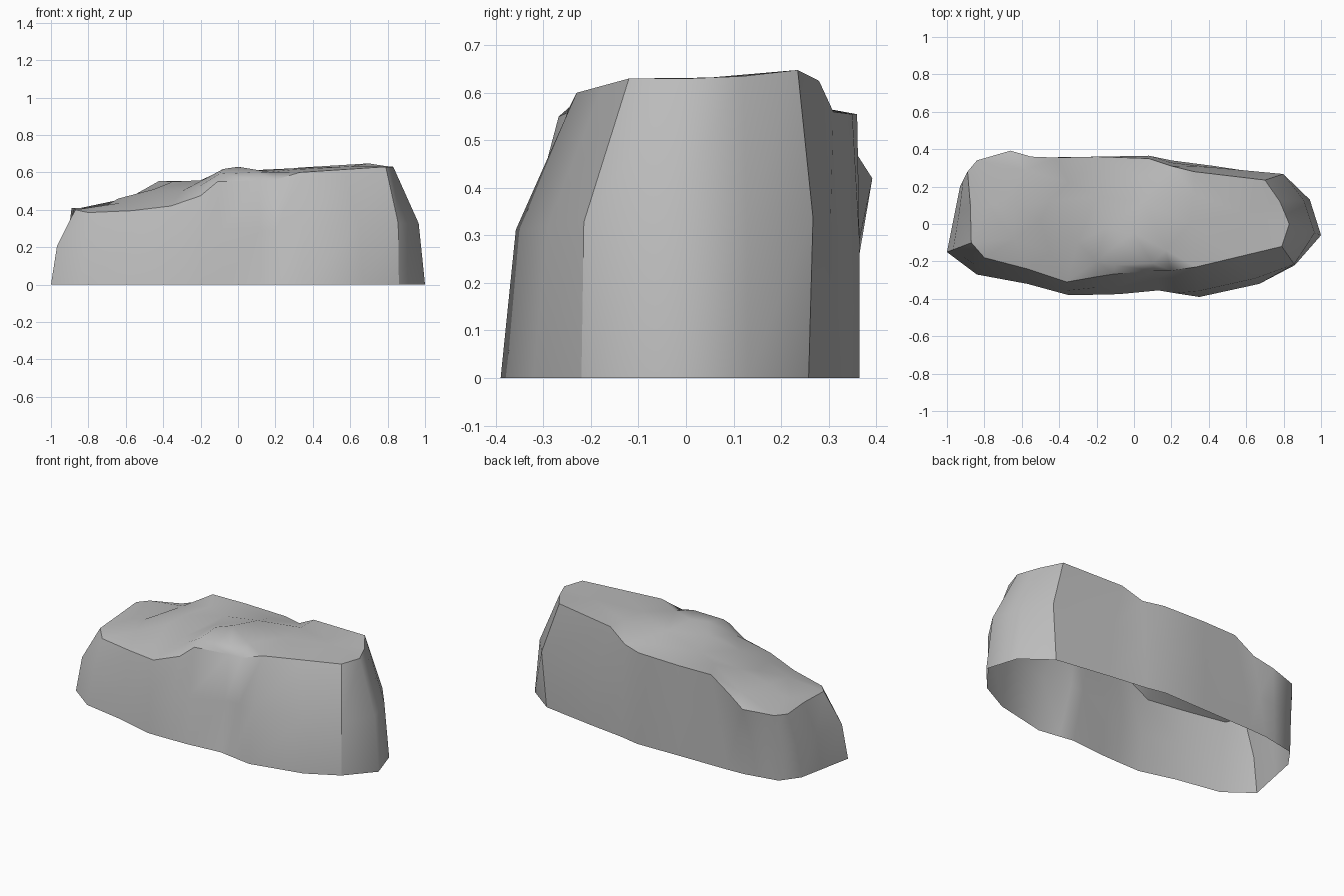
import bpy, bmesh, math
from mathutils import Vector
from mathutils.geometry import delaunay_2d_cdt

if "Cube" in bpy.data.objects:
    bpy.data.objects.remove(bpy.data.objects["Cube"])

# Wall columns, anticlockwise from the left end:
# base x, base y, rim x, rim y, rim z, inward share at mid height
columns = [
    (-1, -.15, -.87, -.10, .40, .25), (-.84, -.27, -.80, -.18, .385, .4),
    (-.57, -.32, -.57, -.24, .395, .4), (-.35, -.38, -.36, -.31, .42, .35),
    (-.20, -.378, -.20, -.282, .475, .4), (-.08, -.375, -.11, -.268, .55, .35),
    (.13, -.355, .11, -.25, .558, .6), (.22, -.37, .20, -.25, .56, .68),
    (.35, -.39, .33, -.23, .60, .2), (.67, -.32, .56, -.175, .615, .2),
    (.86, -.22, .79, -.12, .63, .05), (1, -.06, .83, 0, .63, .2),
    (.94, .13, .78, .12, .635, .2), (.77, .258, .70, .235, .648, -.4),
    (.43, .31, .32, .28, .625, .2), (.20, .34, .20, .31, .56, .4),
    (.08, .365, .08, .35, .555, 0), (-.20, .36, -.20, .36, .555, .5),
    (-.53, .355, -.42, .355, .555, .4), (-.64, .35, -.55, .36, .47, .5),
    (-.72, .335, -.66, .392, .42, .4), (-.85, .31, -.84, .34, .41, .4),
    (-.93, .2, -.89, .28, .41, .4), (-.96, .05, -.875, .10, .41, .3),
]
soft_columns = {2, 3, 4, 5, 6, 7, 8, 9, 11, 12, 20, 21, 22}
sharp_columns = {10, 13}

# Heights across the stepped top surface
top_points = [
    (.60, .05, .632), (.30, 0, .615), (.32, .16, .623), (0, -.05, .63),
    (.05, .12, .61), (-.08, -.10, .618), (-.15, -.02, .58), (-.10, -.22, .592),
    (.10, -.21, .60), (-.20, .15, .558), (-.30, -.10, .50), (-.45, -.15, .45),
    (-.20, -.20, .53), (-.35, .22, .55), (-.50, .02, .475), (-.45, .12, .51),
    (-.64, -.08, .435), (-.64, .10, .46), (-.71, .10, .42), (-.58, .29, .465),
    (-.78, .10, .41), (.17, -.14, .602), (.05, .25, .575),
]

bm = bmesh.new()
base, mid, rim = [], [], []
for bx, by, rx, ry, rz, k in columns:
    base.append(bm.verts.new((bx, by, 0)))
    mid.append(bm.verts.new((bx + (rx - bx) * k, by + (ry - by) * k, rz * .52)))
    rim.append(bm.verts.new((rx, ry, rz)))

# Side walls, open underneath
n = len(columns)
for low, high in ((base, mid), (mid, rim)):
    for i in range(n):
        j = (i + 1) % n
        bm.faces.new((low[i], low[j], high[j], high[i]))

# Top surface triangulated inside the rim
verts = rim + [bm.verts.new(p) for p in top_points]
flat = [Vector((v.co.x, v.co.y)) for v in verts]
result = delaunay_2d_cdt(flat, [(i, (i + 1) % n) for i in range(n)], [], 1, 1e-5)
faces, originals = result[2], result[3]
for f in faces:
    bm.faces.new([verts[originals[i][0]] for i in f])

bmesh.ops.recalc_face_normals(bm, faces=bm.faces)
if sum(f.normal.z for f in bm.faces) < 0:
    bmesh.ops.reverse_faces(bm, faces=bm.faces)

mesh = bpy.data.meshes.new("rock")
bm.to_mesh(mesh)
bm.free()
rock = bpy.data.objects.new("rock", mesh)
bpy.context.collection.objects.link(rock)
bpy.context.view_layer.objects.active = rock
rock.select_set(True)
bpy.ops.object.shade_smooth_by_angle(angle=math.radians(35))

# Soft and hard vertical corners (each column owns three vertices in a row)
for e in mesh.edges:
    a, b = (v // 3 for v in e.vertices)
    if a == b and a < n:
        if a in soft_columns:
            e.use_edge_sharp = False
        elif a in sharp_columns:
            e.use_edge_sharp = True

# Dark grey stone
stone = bpy.data.materials.new("stone")
stone.diffuse_color = (.5, .5, .5, 1)
stone.use_nodes = True
stone.node_tree.nodes["Principled BSDF"].inputs["Base Color"].default_value = stone.diffuse_color
mesh.materials.append(stone)
